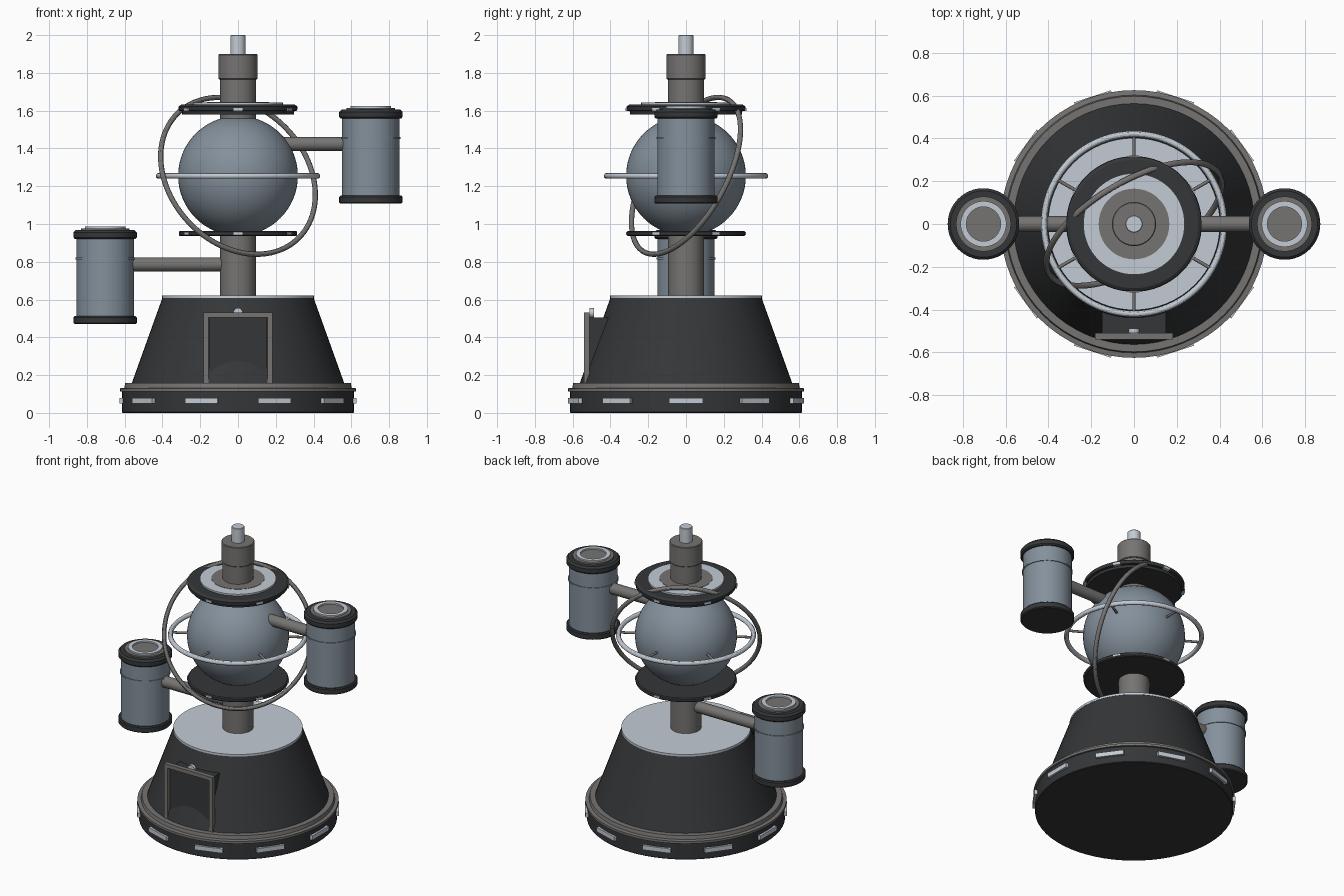
import bpy, bmesh
from math import sin, cos, pi, radians
from mathutils import Vector, Matrix

if "Cube" in bpy.data.objects:
    bpy.data.objects.remove(bpy.data.objects["Cube"])


def material(name, rgb):
    m = bpy.data.materials.new(name)
    m.diffuse_color = (*rgb, 1)
    m.use_nodes = True
    m.node_tree.nodes["Principled BSDF"].inputs["Base Color"].default_value = m.diffuse_color
    return m


DARK = material("charcoal", (0.035, 0.037, 0.04))
GREY = material("mid_grey", (0.18, 0.175, 0.17))
LIGHT = material("pale_metal", (0.55, 0.6, 0.66))
BLUE = material("blue_grey", (0.23, 0.28, 0.33))


def finish(name, bm, mat, smooth=True):
    bmesh.ops.remove_doubles(bm, verts=bm.verts, dist=1e-5)
    bmesh.ops.recalc_face_normals(bm, faces=bm.faces)
    me = bpy.data.meshes.new(name)
    bm.to_mesh(me)
    bm.free()
    ob = bpy.data.objects.new(name, me)
    bpy.context.collection.objects.link(ob)
    me.materials.append(mat)
    if smooth:
        bpy.ops.object.select_all(action='DESELECT')
        ob.select_set(True)
        bpy.context.view_layer.objects.active = ob
        bpy.ops.object.shade_smooth_by_angle(angle=radians(30))
    return ob


def lathe(name, profile, mat, at=(0, 0, 0), closed=False, n=64):
    """Revolve (radius, z) points around a vertical axis."""
    bm = bmesh.new()
    rings = [[bm.verts.new((at[0] + r * cos(2 * pi * i / n), at[1] + r * sin(2 * pi * i / n), at[2] + z))
              for i in range(n)] for r, z in profile]
    pairs = list(zip(rings, rings[1:])) + ([(rings[-1], rings[0])] if closed else [])
    for a, b in pairs:
        for i in range(n):
            j = (i + 1) % n
            bm.faces.new((a[i], a[j], b[j], b[i]))
    return finish(name, bm, mat)


def disc(name, r, z0, z1, mat, at=(0, 0, 0), bevel=0.0):
    return lathe(name, [(0, z0), (r - bevel, z0), (r, z0 + bevel), (r, z1 - bevel),
                        (r - bevel, z1), (0, z1)], mat, at)


def torus(name, major, minor, mat, z, normal=(0, 0, 1)):
    prof = [(major + minor * cos(2 * pi * k / 12), minor * sin(2 * pi * k / 12)) for k in range(12)]
    ob = lathe(name, prof, mat, closed=True, n=96)
    ob.rotation_euler = Vector(normal).to_track_quat('Z', 'Y').to_euler()
    ob.location.z = z
    return ob


def rod(name, a, b, r, mat):
    a, b = Vector(a), Vector(b)
    bm = bmesh.new()
    m = Matrix.Translation((a + b) / 2) @ (b - a).to_track_quat('Z', 'Y').to_matrix().to_4x4()
    bmesh.ops.create_cone(bm, cap_ends=True, segments=24, radius1=r, radius2=r,
                          depth=(b - a).length, matrix=m)
    return finish(name, bm, mat)


def box(name, size, loc, mat, angle=0.0):
    bm = bmesh.new()
    m = Matrix.Translation(loc) @ Matrix.Rotation(angle, 4, 'Z') @ Matrix.Diagonal((*size, 1))
    bmesh.ops.create_cube(bm, size=1, matrix=m)
    return finish(name, bm, mat, smooth=False)


def around(name, count, radius, z, size, mat, start=0.0):
    for i in range(count):
        a = start + 2 * pi * i / count
        box(f"{name}_{i + 1}", size, (radius * cos(a), radius * sin(a), z), mat, a)


# Base: foot disc, trim, tapered body, pale top plate, lit windows
disc("base_foot", 0.615, 0, 0.116, DARK, bevel=0.004)
lathe("base_trim", [(0.5, 0.114), (0.625, 0.114), (0.625, 0.13), (0.602, 0.133),
                    (0.597, 0.157), (0.5, 0.157)], GREY, closed=True)
lathe("base_body", [(0, 0.15), (0.565, 0.15), (0.4, 0.61), (0, 0.61)], DARK)
disc("base_top_plate", 0.402, 0.608, 0.622, LIGHT)
around("base_window", 10, 0.612, 0.064, (0.03, 0.18, 0.03), LIGHT)

# Doorway: dark porch, frame, lamp
box("door_porch", (0.3, 0.24, 0.36), (0, -0.4, 0.325), DARK)
for side in (-1, 1):
    box("door_jamb", (0.026, 0.03, 0.37), (side * 0.17, -0.525, 0.342), GREY)
box("door_lintel", (0.366, 0.03, 0.026), (0, -0.525, 0.518), GREY)
rod("door_lamp", (0, -0.51, 0.53), (0, -0.488, 0.53), 0.025, LIGHT)

# Central column, collar and tip
disc("column", 0.095, 0.6, 1.77, GREY)
disc("column_collar", 0.103, 1.765, 1.9, GREY, bevel=0.004)
disc("column_tip", 0.04, 1.89, 2.0, LIGHT, bevel=0.003)

# Globe with its two plates
lathe("globe", [(0.317 * sin(pi * k / 32), 1.255 - 0.317 * cos(pi * k / 32)) for k in range(33)], BLUE)
disc("lower_plate", 0.313, 0.936, 0.964, DARK, bevel=0.006)
lathe("upper_plate", [(0, 1.58), (0.295, 1.58), (0.298, 1.597), (0.313, 1.6), (0.315, 1.622),
                      (0.3, 1.632), (0, 1.632)], DARK)
lathe("upper_plate_ring", [(0.16, 1.625), (0.237, 1.625), (0.237, 1.643), (0.16, 1.643)], LIGHT, closed=True)
disc("upper_plate_hub", 0.165, 1.63, 1.645, GREY)
around("upper_plate_light", 6, 0.309, 1.605, (0.02, 0.045, 0.016), LIGHT, pi / 2)
around("lower_plate_light", 6, 0.307, 0.95, (0.02, 0.045, 0.014), LIGHT, pi / 6)

# Orbit rings and spokes
torus("level_ring", 0.42, 0.015, LIGHT, 1.255)
torus("tilted_ring", 0.46, 0.014, GREY, 1.255, (0.455, -0.777, 0.43))
for i in range(6):
    d = Vector((cos(pi / 6 + i * pi / 3), sin(pi / 6 + i * pi / 3), 0))
    rod(f"ring_spoke_{i + 1}", d * 0.3 + Vector((0, 0, 1.255)), d * 0.42 + Vector((0, 0, 1.255)), 0.008, GREY)


# Side pods on arms (one high on the right, one low on the left)
def pod(side, x, z):
    at = (x, 0, z)
    disc(side + "_pod_body", 0.152, 0.03, 0.47, BLUE, at)
    disc(side + "_pod_bottom_cap", 0.167, 0, 0.042, DARK, at, 0.006)
    lathe(side + "_pod_top_cap", [(0, 0.45), (0.16, 0.45), (0.167, 0.458), (0.167, 0.486),
                                  (0.155, 0.498), (0, 0.498)], DARK, at)
    disc(side + "_pod_lid", 0.128, 0.49, 0.507, GREY, at)
    lathe(side + "_pod_lid_ring", [(0.08, 0.5), (0.107, 0.5), (0.107, 0.517), (0.08, 0.517)],
          LIGHT, at, closed=True)
    lathe(side + "_pod_band", [(0.148, 0.342), (0.157, 0.342), (0.157, 0.352), (0.148, 0.352)],
          BLUE, at, closed=True)
    rod(side + "_arm", (0, 0, z + 0.316), (x * 0.82, 0, z + 0.316), 0.037, GREY)


pod("right", 0.703, 1.108)
pod("left", -0.703, 0.47)
